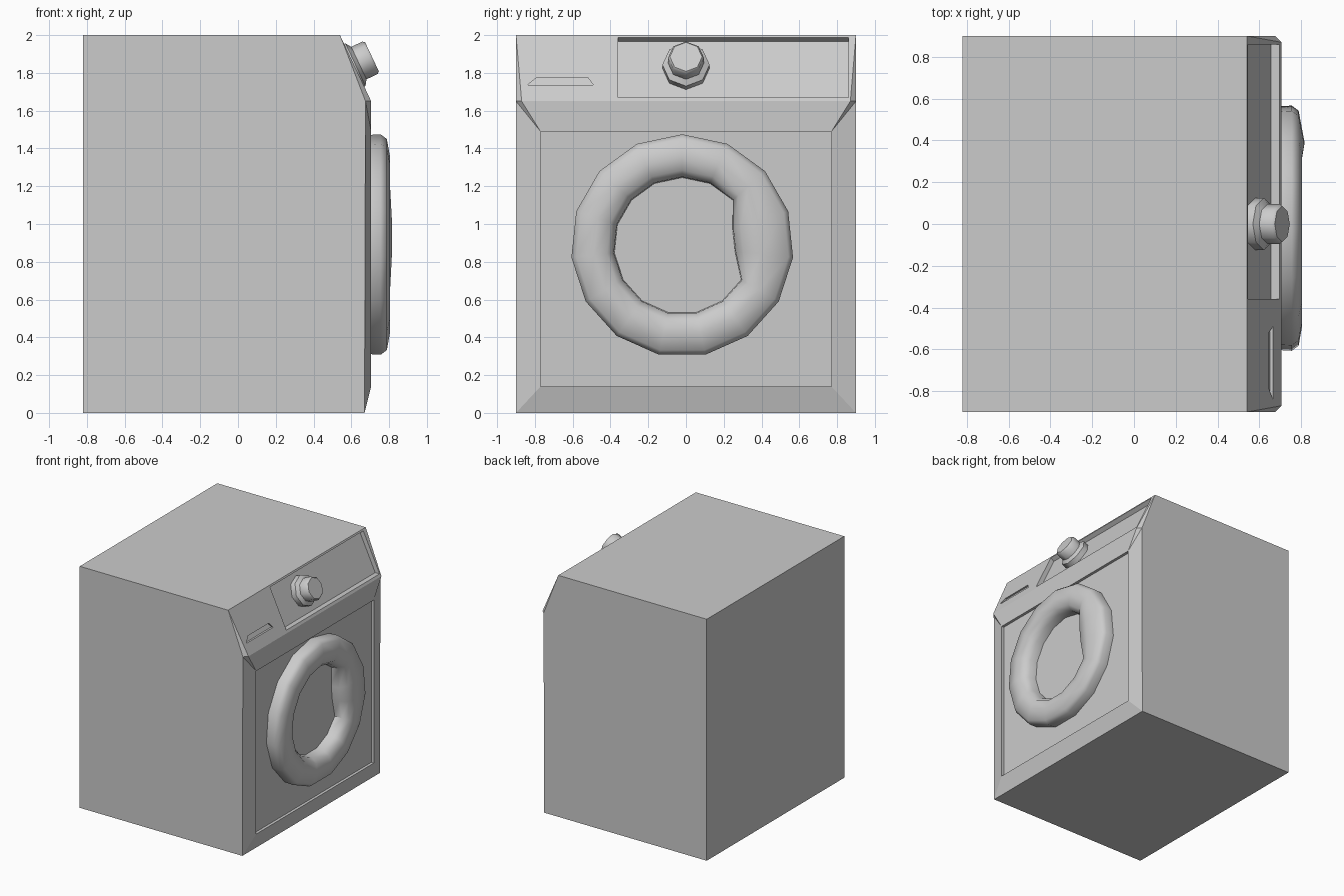
import bpy, bmesh, math
from mathutils import Vector

if "Cube" in bpy.data.objects:
    bpy.data.objects.remove(bpy.data.objects["Cube"])


def make(name, verts, faces, smooth=None):
    me = bpy.data.meshes.new(name)
    me.from_pydata([tuple(v) for v in verts], [], faces)
    bm = bmesh.new()
    bm.from_mesh(me)
    bmesh.ops.recalc_face_normals(bm, faces=bm.faces)
    bm.to_mesh(me)
    bm.free()
    ob = bpy.data.objects.new(name, me)
    bpy.context.collection.objects.link(ob)
    if smooth:
        bpy.ops.object.select_all(action='DESELECT')
        ob.select_set(True)
        bpy.context.view_layer.objects.active = ob
        bpy.ops.object.shade_smooth_by_angle(angle=math.radians(smooth))
    return ob


def loft(name, a, b):
    n = len(a)
    faces = [list(range(n)), list(range(n, 2 * n))]
    faces += [[i, (i + 1) % n, (i + 1) % n + n, i + n] for i in range(n)]
    return make(name, a + b, faces)


def revolve(name, profile, n, origin, axis, cap, smooth, tweak=None):
    o, w, u = Vector(origin), Vector(axis).normalized(), Vector((0, 1, 0))
    v, m = w.cross(u), len(profile)
    verts = []
    for i in range(n):
        a = 2 * math.pi * i / n
        for j, (r, h) in enumerate(profile):
            if tweak:
                r, h = tweak(i, j, r, h)
            verts.append(o + w * h + (u * math.sin(a) + v * math.cos(a)) * r)
    faces = [[i * m + j, (i + 1) % n * m + j, (i + 1) % n * m + j + 1, i * m + j + 1]
             for i in range(n) for j in range(m - 1)]
    if cap:
        faces += [[i * m for i in range(n)], [i * m + m - 1 for i in range(n)]]
    return make(name, verts, faces, smooth)


def cut(target, cutter):
    mod = target.modifiers.new("cut", 'BOOLEAN')
    mod.operation, mod.solver, mod.object = 'DIFFERENCE', 'EXACT', cutter
    bpy.context.view_layer.objects.active = target
    bpy.ops.object.modifier_apply(modifier=mod.name)
    bpy.data.objects.remove(cutter)


# Cabinet: one half outline, mirrored across y, with chamfered frame and sunken front
half = [(-.82, .9, 0), (.67, .9, 0), (.675, .9, 1.65), (.54, .9, 2), (-.82, .9, 2),
        (.705, .77, .14), (.705, .77, 1.49), (.705, .87, 1.65),
        (.682, .77, .14), (.682, .77, 1.49)]
n = len(half)
verts = half + [(x, -y, z) for x, y, z in half]
faces = []
for f in ([0, 1, 2, 3, 4], [1, 5, 6, 2], [2, 6, 7], [2, 7, 3], [5, 8, 9, 6]):
    faces += [f, [i + n for i in f]]
for a, b in ((0, 1), (1, 5), (6, 7), (7, 3), (3, 4), (4, 0), (5, 8), (8, 9), (9, 6)):
    faces.append([a, b, b + n, a + n])
cabinet = make("cabinet", verts, faces)

# Control panel recess
prof = [(.655, 1.67), (.9, 1.67), (.9, 2.24), (.516, 1.965)]
cut(cabinet, loft("panel_cutter", [(x, -.36, z) for x, z in prof],
                  [(x, .86, z) for x, z in prof]))

# Drawer grip slot
slot = [(-.84, 1.735, .65), (-.49, 1.735, .65), (-.52, 1.775, .63), (-.79, 1.775, .63)]
cut(cabinet, loft("slot_cutter", [(x, y, z) for y, z, x in slot],
                  [(.8, y, z) for y, z, x in slot]))


# Door ring, with the grip bulging inward on two segments
def grip(i, j, r, h):
    if i in (3, 4) and j >= 3:
        r -= (.05, .075, .08, .08)[j - 3]
        h += .01 if j in (3, 4) else 0
    return r, h


revolve("door_ring",
        [(.585, .67), (.59, .755), (.565, .788), (.47, .805), (.40, .79), (.365, .745), (.36, .67)],
        15, (0, -.02, .885), (1, 0, 0), False, 50, grip)

# Dial on the sloping panel
revolve("dial", [(.125, -.01), (.125, .055), (.095, .075), (.095, .14), (.085, .152)],
        8, (.572, 0, 1.82), (.904, 0, .426), True, 50)
